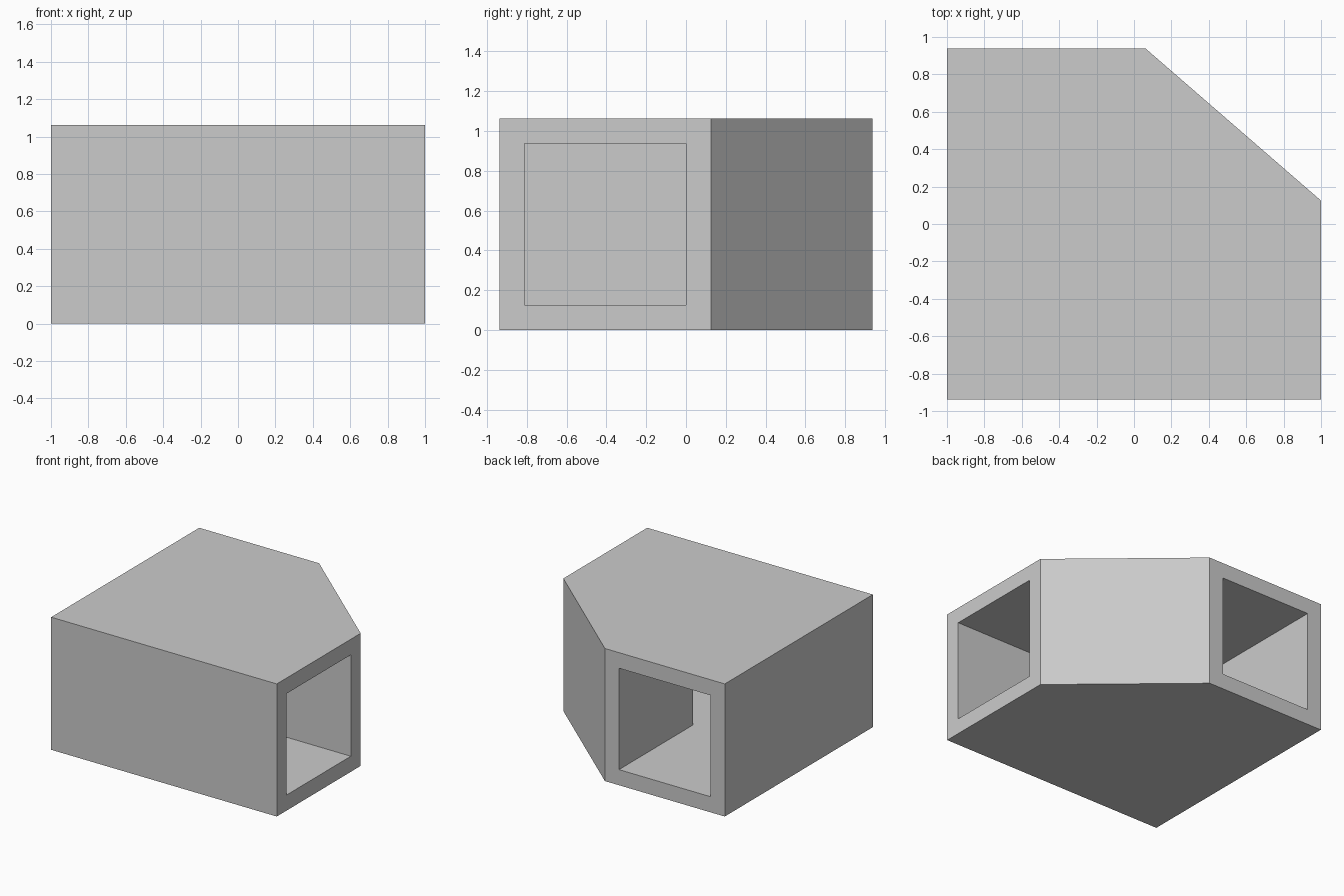
import bpy
import bmesh

if "Cube" in bpy.data.objects:
    bpy.data.objects.remove(bpy.data.objects["Cube"], do_unlink=True)

HEIGHT = 1.0625
WALL = 0.125
SIDE, DEPTH = 1.0, 0.9375

grey = bpy.data.materials.new("plain grey")
grey.use_nodes = True
grey.diffuse_color = (0.6, 0.6, 0.6, 1)
grey.node_tree.nodes["Principled BSDF"].inputs["Base Color"].default_value = (0.6, 0.6, 0.6, 1)


def prism(name, outline, bottom, top):
    """Extrude a plan outline upwards into a closed solid."""
    bm = bmesh.new()
    base = bm.faces.new([bm.verts.new((x, y, bottom)) for x, y in outline])
    raised = bmesh.ops.extrude_face_region(bm, geom=[base])["geom"]
    verts = [v for v in raised if isinstance(v, bmesh.types.BMVert)]
    bmesh.ops.translate(bm, verts=verts, vec=(0, 0, top - bottom))
    bmesh.ops.recalc_face_normals(bm, faces=bm.faces)
    mesh = bpy.data.meshes.new(name)
    bm.to_mesh(mesh)
    bm.free()
    mesh.materials.append(grey)
    obj = bpy.data.objects.new(name, mesh)
    bpy.context.collection.objects.link(obj)
    return obj


# Outer body: a block with one corner cut off
body = prism("corner_duct", [
    (-SIDE, -DEPTH), (SIDE, -DEPTH), (SIDE, WALL),
    (WALL / 2, DEPTH), (-SIDE, DEPTH),
], 0, HEIGHT)

# Square passage turning from the right side to the back
inner_x, inner_y = -WALL / 2, 0
passage = prism("passage_cutter", [
    (-SIDE + WALL, -DEPTH + WALL), (SIDE + 0.2, -DEPTH + WALL),
    (SIDE + 0.2, inner_y), (inner_x, inner_y),
    (inner_x, DEPTH + 0.2), (-SIDE + WALL, DEPTH + 0.2),
], WALL, HEIGHT - WALL)
passage.hide_render = True

cut = body.modifiers.new("passage", "BOOLEAN")
cut.operation = "DIFFERENCE"
cut.solver = "EXACT"
cut.object = passage

# Apply the cut and discard the cutter
bpy.context.view_layer.objects.active = body
body.select_set(True)
bpy.ops.object.modifier_apply(modifier=cut.name)
bpy.data.objects.remove(passage, do_unlink=True)
